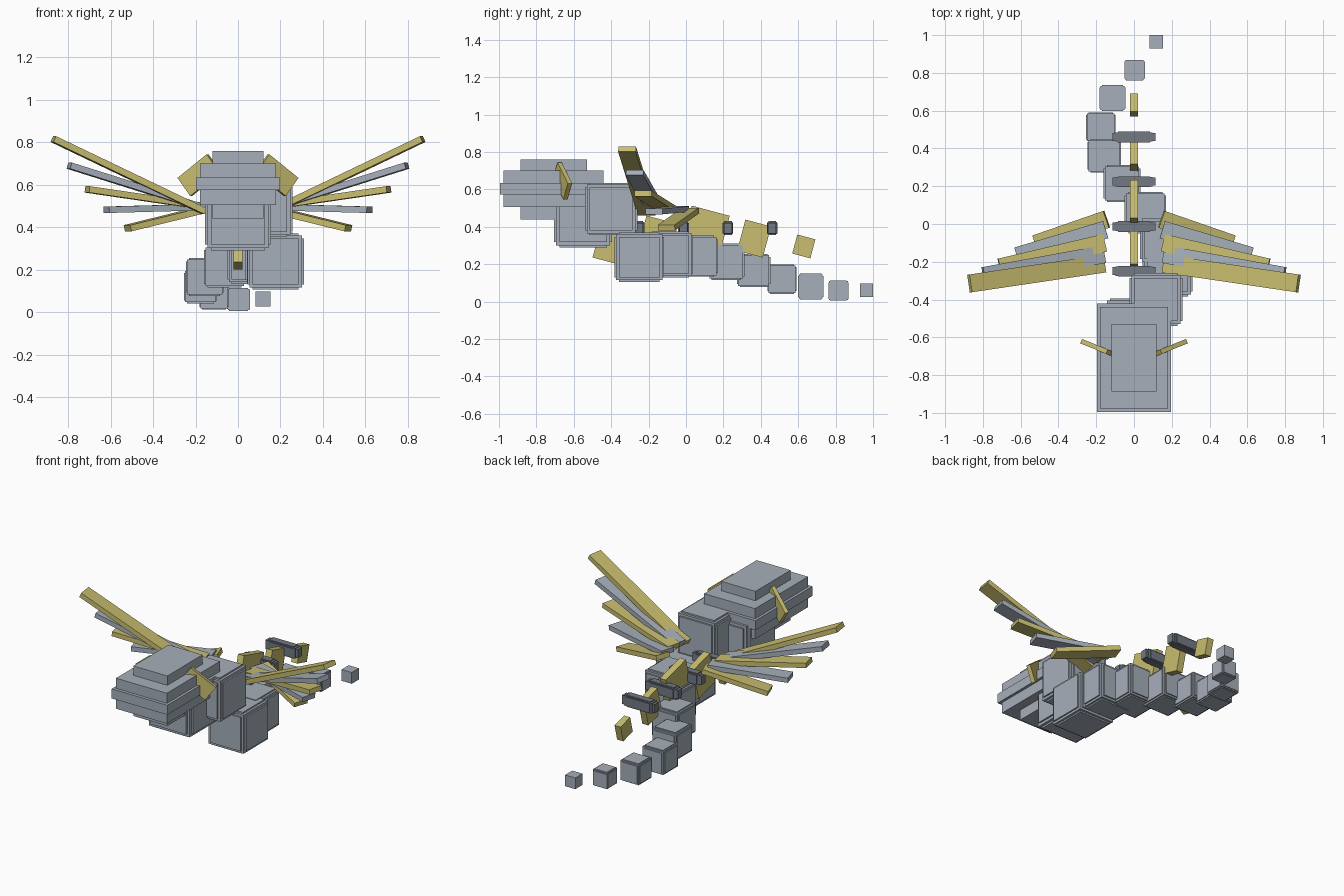
import bpy, bmesh
from math import sin, radians
from mathutils import Matrix, Vector, Euler

cube = bpy.data.objects.get("Cube")
if cube:
    bpy.data.objects.remove(cube)


def material(name, rgb):
    mat = bpy.data.materials.new(name)
    mat.use_nodes = True
    mat.diffuse_color = (*rgb, 1)
    mat.node_tree.nodes["Principled BSDF"].inputs["Base Color"].default_value = (*rgb, 1)
    return mat


GREY = material("blue grey", (0.38, 0.43, 0.49))
YELLOW = material("dull yellow", (0.58, 0.51, 0.16))
DARK = material("dark grey", (0.17, 0.19, 0.23))


def boxes(name, mat, parts, matrix=Matrix()):
    """One object made of boxes, each given as (centre, size)."""
    bm = bmesh.new()
    for centre, size in parts:
        place = Matrix.Translation(centre) @ Matrix.Diagonal((*size, 1))
        bmesh.ops.create_cube(bm, size=1, matrix=place)
    mesh = bpy.data.meshes.new(name)
    bm.to_mesh(mesh)
    bm.free()
    mesh.materials.append(mat)
    obj = bpy.data.objects.new(name, mesh)
    obj.matrix_world = matrix
    bpy.context.collection.objects.link(obj)
    return obj


def stepped_block(name, mat, centre, size, inner=0.82, core=0.93):
    """Block whose edges and corners are rounded off in steps."""
    factors = [(core,) * 3] + [tuple(1 if a == k else inner for a in range(3)) for k in range(3)]
    boxes(name, mat, [(centre, [s * f for s, f in zip(size, fs)]) for fs in factors])


# Winding body, neck to tail: y, z, size
body = [(-0.55, 0.445, 0.31), (-0.4, 0.495, 0.28), (-0.25, 0.238, 0.265),
        (-0.085, 0.252, 0.245), (0.06, 0.243, 0.22), (0.215, 0.213, 0.195),
        (0.362, 0.166, 0.178), (0.513, 0.12, 0.157), (0.667, 0.081, 0.137),
        (0.815, 0.059, 0.108), (0.965, 0.062, 0.072)]
for i, (y, z, s) in enumerate(body):
    centre = (0.18 * sin(0.7 * i), y, z)
    if i < len(body) - 1:
        stepped_block(f"body_segment_{i + 1}", GREY, centre, (s, s, s))
    else:
        boxes("tail_tip", GREY, [(centre, (s, s, s))])

# Head of stacked slabs: half width, y length, bottom, top
slabs = [(0.12, 0.355, 0.44, 0.505), (0.18, 0.535, 0.505, 0.574), (0.197, 0.575, 0.574, 0.635),
         (0.18, 0.535, 0.635, 0.7), (0.12, 0.355, 0.7, 0.76)]
boxes("head", GREY, [((0, -0.708, (lo + hi) / 2), (2 * w, d, hi - lo)) for w, d, lo, hi in slabs])

# Ears
for side, label in ((1, "left"), (-1, "right")):
    turn = Euler((0, radians(37 * side), radians(22 * side))).to_matrix().to_4x4()
    place = Matrix.Translation((0.182 * side, -0.66, 0.645)) @ turn
    boxes(f"{label}_ear", YELLOW, [((0, 0, 0), (0.185, 0.025, 0.107))], place)

# Wing feathers, upper to lower: root, tip
feathers = [((0.16, -0.21, 0.475), (0.87, -0.315, 0.815)),
            ((0.16, -0.16, 0.49), (0.795, -0.275, 0.69)),
            ((0.155, -0.1, 0.497), (0.71, -0.23, 0.578)),
            ((0.15, -0.03, 0.495), (0.62, -0.17, 0.482)),
            ((0.145, 0.025, 0.487), (0.52, -0.105, 0.395))]
for side, label in ((1, "left"), (-1, "right")):
    for i, ends in enumerate(feathers):
        root, tip = (Vector((x * side, y, z)) for x, y, z in ends)
        along = (tip - root).normalized()
        chord = Vector((0, 0, 1)).cross(along).normalized()
        turn = Matrix((along, chord, along.cross(chord))).transposed().to_4x4()
        place = Matrix.Translation((root + tip) / 2) @ turn
        boxes(f"{label}_feather_{i + 1}", GREY if i % 2 else YELLOW,
              [((0, 0, 0), ((tip - root).length, 0.095, 0.03))], place)

# Tilted back fins: y, z, length, height
fins = [(-0.41, 0.3, 0.14, 0.17), (-0.154, 0.336, 0.175, 0.21), (0.1, 0.365, 0.21, 0.25),
        (0.364, 0.337, 0.142, 0.172), (0.63, 0.295, 0.1, 0.105)]
for i, (y, z, length, height) in enumerate(fins):
    place = Matrix.Translation((0, y, z)) @ Matrix.Rotation(radians(-15), 4, "X")
    boxes(f"back_fin_{i + 1}", YELLOW, [((0, 0, 0), (0.043, length, height))], place)

# Cross bars along the back
for i in range(4):
    stepped_block(f"cross_bar_{i + 1}", DARK, (0, -0.25 + 0.237 * i, 0.393),
                  (0.23, 0.057, 0.075), inner=0.74, core=0.86)
